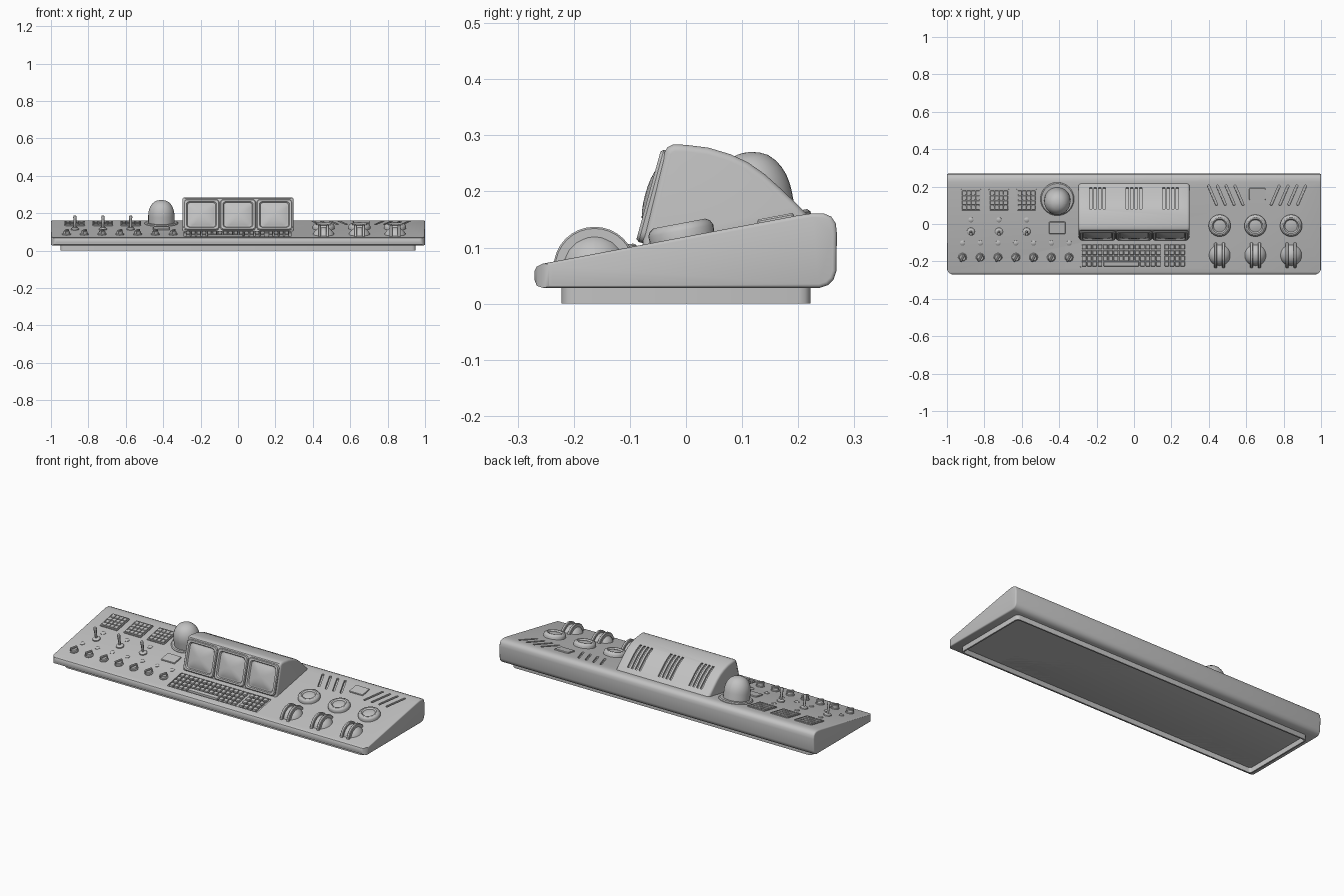
import bpy, bmesh, math
from mathutils import Matrix, Vector

if "Cube" in bpy.data.objects:
    bpy.data.objects.remove(bpy.data.objects["Cube"])

mat = bpy.data.materials.new("console grey")
mat.diffuse_color = (0.54, 0.54, 0.54, 1)
mat.use_nodes = True
mat.node_tree.nodes["Principled BSDF"].inputs["Base Color"].default_value = mat.diffuse_color
SLOPE = 0.189
TILT = math.atan(SLOPE)


def on_deck(x, y, spin=0):
    """Frame lying on the sloped control deck."""
    return (Matrix.Translation((x, y, 0.1196 + SLOPE * y))
            @ Matrix.Rotation(TILT, 4, 'X') @ Matrix.Rotation(spin, 4, 'Z'))


def finish(name, bm):
    bmesh.ops.recalc_face_normals(bm, faces=bm.faces)
    me = bpy.data.meshes.new(name)
    bm.to_mesh(me)
    bm.free()
    me.materials.append(mat)
    ob = bpy.data.objects.new(name, me)
    bpy.context.collection.objects.link(ob)
    return ob


def add_loft(bm, loops, m, seg=3):
    """Stack rounded rectangles given as (half width, half depth, corner radius, z)."""
    rings = []
    for hw, hd, r, z in loops:
        ring = []
        for k, (sx, sy) in enumerate(((1, 1), (-1, 1), (-1, -1), (1, -1))):
            for i in range(seg + 1):
                a = (k + i / seg) * math.pi / 2
                ring.append(bm.verts.new(m @ Vector((
                    sx * (hw - r) + r * math.cos(a), sy * (hd - r) + r * math.sin(a), z))))
        rings.append(ring)
    n = len(rings[0])
    for a, b in zip(rings, rings[1:]):
        for i in range(n):
            bm.faces.new((a[i], a[(i + 1) % n], b[(i + 1) % n], b[i]))
    bm.faces.new(rings[0][::-1])
    bm.faces.new(rings[-1])


def loft(name, loops, m, seg=3):
    bm = bmesh.new()
    add_loft(bm, loops, m, seg)
    return finish(name, bm)


def turned(name, profile, m, seg=8):
    """Round part from (radius, z) points."""
    # the corner radius stays just under the half width so no vertices coincide
    return loft(name, [(r, r, r * 0.995, z) for r, z in profile], m, seg)


def add_prism(bm, pts, x0, x1):
    """Extrude a (y, z) outline along x."""
    a = [bm.verts.new((x0, y, z)) for y, z in pts]
    b = [bm.verts.new((x1, y, z)) for y, z in pts]
    n = len(pts)
    for i in range(n):
        bm.faces.new((a[i], a[(i + 1) % n], b[(i + 1) % n], b[i]))
    bm.faces.new(a[::-1])
    bm.faces.new(b)


def bevel(ob, width):
    md = ob.modifiers.new("bevel", 'BEVEL')
    md.width, md.segments, md.limit_method = width, 3, 'ANGLE'
    md.angle_limit = math.radians(50)


def cut(ob, cutter, operation='DIFFERENCE'):
    md = ob.modifiers.new("cut", 'BOOLEAN')
    md.object, md.operation, md.solver = cutter, operation, 'EXACT'
    cutter.hide_render = True
    cutters.append(cutter)


cutters = []

# hollow plinth, open underneath
loft("plinth", [(0.95, 0.222, 0.02, 0.04), (0.95, 0.222, 0.02, 0), (0.942, 0.214, 0.014, 0),
                (0.942, 0.214, 0.014, 0.028)], Matrix())

# wedge-shaped body with rounded front corners
bm = bmesh.new()
add_prism(bm, [(-0.255, 0.028), (-0.266, 0.032), (-0.27, 0.042), (-0.27, 0.058), (-0.266, 0.066),
               (-0.256, 0.0712), (0.198, 0.157), (0.225, 0.161), (0.245, 0.161), (0.259, 0.155),
               (0.267, 0.143), (0.269, 0.125), (0.268, 0.058), (0.263, 0.043), (0.253, 0.033),
               (0.238, 0.028)], -1, 1)
body = finish("body", bm)
bevel(body, 0.007)
cut(body, loft("corner_cutter", [(1.0005, 0.6355, 0.036, -0.1), (1.0005, 0.6355, 0.036, 0.4)],
               Matrix.Translation((0, 0.365, 0)), 6), 'INTERSECT')

# recesses in the deck: slanted vents and the keyboard well
bm = bmesh.new()
for i in range(4):
    for x, s in ((0.42 + 0.047 * i, 1), (0.755 + 0.047 * i, -1)):
        add_loft(bm, [(0.006, 0.06, 0.005, -0.012), (0.006, 0.06, 0.005, 0.02)],
                 on_deck(x, 0.153, s * 0.4))
add_loft(bm, [(0.286, 0.066, 0.006, -0.006), (0.286, 0.066, 0.006, 0.03)], on_deck(-0.002, -0.168))
cut(body, finish("deck_cutter", bm))

# monitor housing with vent slots following its curved back
curve = [(-0.033, 0.279), (-0.022, 0.284), (0.0, 0.283), (0.04, 0.278), (0.08, 0.266), (0.11, 0.252),
         (0.14, 0.231), (0.17, 0.204), (0.195, 0.18), (0.22, 0.155)]
bm = bmesh.new()
add_prism(bm, [(0.22, 0.13), (-0.08, 0.085), (-0.076, 0.115), (-0.038, 0.27)] + curve, -0.297, 0.297)
housing = finish("monitor_housing", bm)
bevel(housing, 0.012)
bm = bmesh.new()
arc = curve[4:9]
strip = [(y + 0.01, z + 0.02) for y, z in arc] + [(y - 0.006, z - 0.009) for y, z in arc[::-1]]
for cx in (-0.195, 0, 0.195):
    for i in range(4):
        x = cx + (i - 1.5) * 0.024
        add_prism(bm, strip, x - 0.006, x + 0.006)
cut(housing, finish("vent_cutter", bm))

# three monitors: bezel, recess and bulging glass in one shell
face = Matrix.Translation((0, -0.062, 0.192)) @ Matrix.Rotation(math.radians(74.7), 4, 'X')
for x in (-0.195, 0, 0.195):
    glass = [(0.073 * t, 0.065 * t, 0.018 * t + 0.03 * t * (1 - t), -0.003 + 0.014 * (1 - t ** 2.4))
             for t in (1, 0.9, 0.78, 0.62, 0.45, 0.25, 0.08)]
    loft("monitor", [(0.096, 0.085, 0.02, -0.012), (0.096, 0.085, 0.02, 0.0),
                     (0.092, 0.081, 0.018, 0.005), (0.081, 0.072, 0.018, 0.005),
                     (0.076, 0.068, 0.018, -0.003)] + glass, face @ Matrix.Translation((x, 0, 0)), 4)

# keyboard keys, the bottom row having a space bar
bm = bmesh.new()


def key(x, row, w):
    h = 0.0125
    add_loft(bm, [(w, h, 0.002, -0.008), (w, h, 0.002, 0.002), (w - 0.002, h - 0.002, 0.002, 0.006)],
             on_deck(-0.002, -0.168) @ Matrix.Translation((x, (1.5 - row) * 0.031, 0)), 1)


for row in range(4):
    for i in range(19):
        if row < 3 or not 4 <= i <= 10:
            key(-0.265 + i * 0.0284 + (0.016 if i > 14 else 0), row, 0.012)
key(-0.265 + 7 * 0.0284, 3, 0.095)
finish("keyboard_keys", bm)

# beacon dome on a low collar
dome = on_deck(-0.41, 0.128)
turned("beacon_collar", [(0.09, -0.01), (0.09, 0.003), (0.085, 0.008), (0.07, 0.008)],
       on_deck(-0.41, 0.134))
turned("beacon_dome", [(0.07, 0.0), (0.07, 0.045), (0.069, 0.06), (0.066, 0.075), (0.06, 0.091),
                       (0.051, 0.105), (0.04, 0.116), (0.026, 0.123), (0.012, 0.1265), (0.002, 0.1275)],
       dome)

# plain raised plates
for x, y in ((-0.41, -0.02), (0.66, 0.16)):
    loft("blank_plate", [(0.044, 0.033, 0.006, -0.005), (0.044, 0.033, 0.006, 0.003),
                         (0.042, 0.031, 0.005, 0.006)], on_deck(x, y))

for x in (-0.872, -0.722, -0.574):
    # keypad frame with a grid of buttons
    pad = on_deck(x, 0.128)
    loft("keypad_frame", [(0.055, 0.06, 0.005, -0.005), (0.055, 0.06, 0.005, 0.005),
                          (0.05, 0.055, 0.004, 0.005), (0.05, 0.055, 0.004, 0.002)], pad)
    bm = bmesh.new()
    for i in range(4):
        for j in range(4):
            add_loft(bm, [(0.0108, 0.0118, 0.002, 0), (0.0108, 0.0118, 0.002, 0.006),
                          (0.0095, 0.0105, 0.002, 0.0075)],
                     pad @ Matrix.Translation(((i - 1.5) * 0.0243, (j - 1.5) * 0.0266, 0)), 1)
    finish("keypad_buttons", bm)
    # toggle switch and its lamp
    tog = on_deck(x, -0.04)
    turned("toggle_collar", [(0.021, -0.005), (0.021, 0.006), (0.016, 0.01), (0.011, 0.012)], tog, 4)
    turned("toggle_stick", [(0.006, 0), (0.008, 0.06), (0.0095, 0.068), (0.007, 0.075), (0.002, 0.077)],
           tog, 3)
    turned("toggle_lamp", [(0.014, -0.004), (0.014, 0.002), (0.009, 0.005), (0.002, 0.006)],
           on_deck(x, 0.022), 4)

# row of rotary knobs with lamps
for i in range(7):
    x = -0.917 + 0.095 * i
    turned("knob_lamp", [(0.014, -0.004), (0.014, 0.002), (0.009, 0.005), (0.002, 0.006)],
           on_deck(x, -0.102), 4)
    turned("knob", [(0.023, -0.005), (0.023, 0.004), (0.019, 0.007), (0.017, 0.016), (0.014, 0.018)],
           on_deck(x, -0.178), 4)
    loft("knob_grip", [(0.005, 0.021, 0.002, 0.004), (0.005, 0.021, 0.002, 0.024),
                       (0.003, 0.018, 0.002, 0.027)], on_deck(x, -0.178, -0.5), 2)

for x in (0.458, 0.649, 0.84):
    # large dished push button
    turned("dish_button", [(0.058, -0.008), (0.059, 0.012), (0.055, 0.02), (0.047, 0.025), (0.04, 0.025),
                           (0.035, 0.021), (0.033, 0.018), (0.018, 0.021), (0.003, 0.022)],
           on_deck(x, -0.007))
    # throttle: rounded hub between two guide fins
    hub = Matrix.Translation((x, -0.163, 0.065))
    turned("throttle_hub", [(0.062 * math.cos(a), 0.061 * math.sin(a))
                            for a in (math.radians(d) for d in (0, 15, 30, 45, 60, 75, 88))], hub)
    for s in (-1, 1):
        fin = turned("throttle_fin", [(0.07, -0.008), (0.073, -0.005), (0.073, 0.005), (0.07, 0.008)],
                     Matrix.Translation((x + s * 0.021, -0.163, 0.064))
                     @ Matrix.Rotation(math.pi / 2, 4, 'Y'))
        # trim the fin's lower part so it stays inside the body
        bm = bmesh.new()
        bm.from_mesh(fin.data)
        bmesh.ops.bisect_plane(bm, geom=bm.verts[:] + bm.edges[:] + bm.faces[:], plane_co=(0, 0, 0.045),
                               plane_no=(0, 0, 1), clear_inner=True)
        bm.to_mesh(fin.data)
        bm.free()

# apply modifiers, drop cutters, shade smooth with sharp edges
for ob in bpy.data.objects:
    ob.select_set(ob not in cutters)
bpy.context.view_layer.objects.active = body
bpy.ops.object.convert(target='MESH')
for c in cutters:
    bpy.data.objects.remove(c)
bpy.ops.object.shade_smooth_by_angle(angle=math.radians(32))
